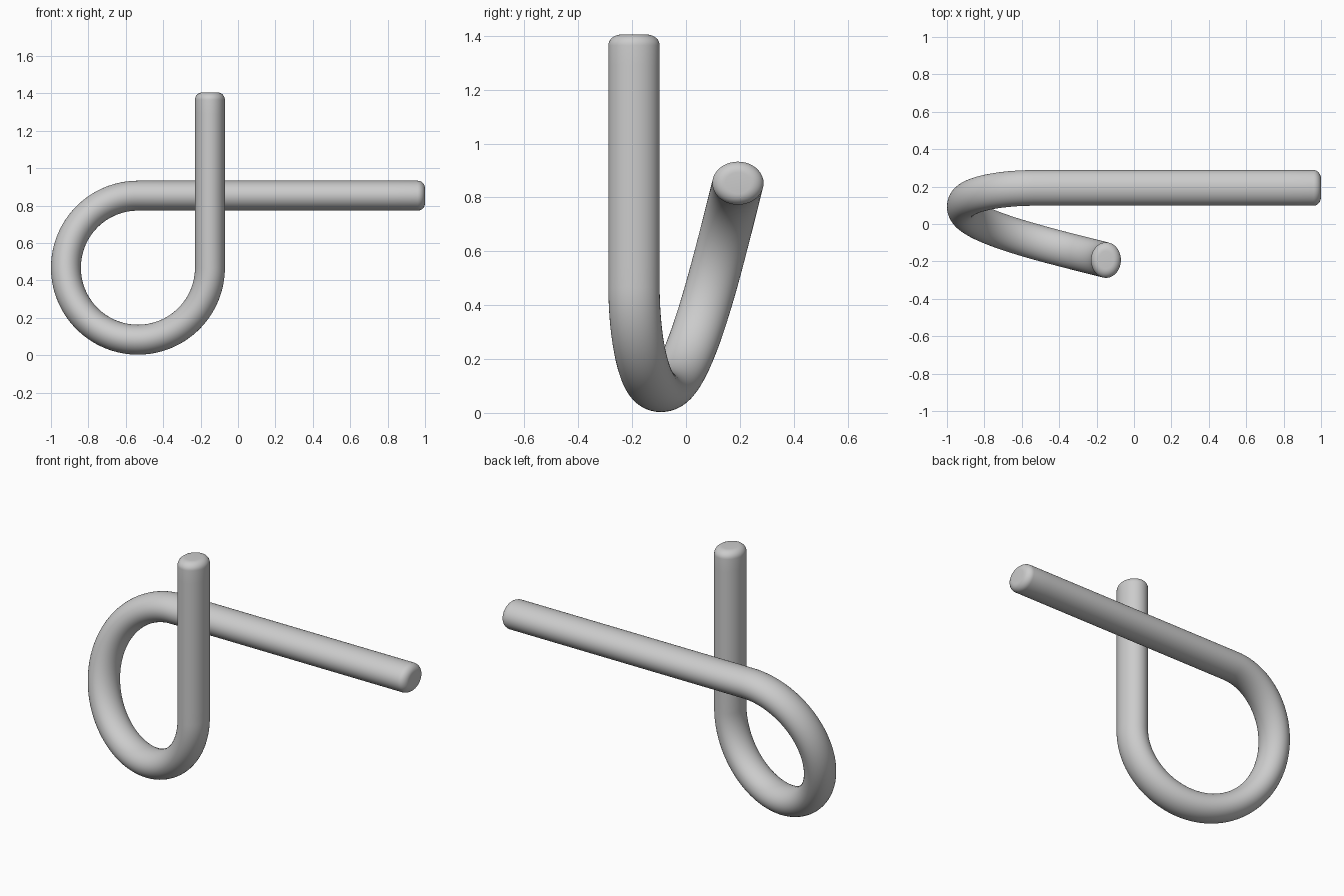
import bpy, bmesh
from math import sin, cos, pi
from mathutils import Vector

if "Cube" in bpy.data.objects:
    bpy.data.objects.remove(bpy.data.objects["Cube"])

R, TUBE, FILLET = 0.385, 0.08, 0.04    # coil radius, rod radius, end rounding
CX, CZ = -0.535, 0.468                 # coil centre
HALF_Y, STRETCH = 0.193, 1.19          # half coil offset, sideways stretch of the rod
TOP, END = 1.405, 1.0
SIDES, ARC, STRAIGHT = 40, 96, 12

# centre line: (point, in-plane normal, rod radius)
stations = []
down, right = Vector((0, 0, -1)), Vector((1, 0, 0))
start = Vector((CX + R, -HALF_Y, TOP))
finish = Vector((END, HALF_Y, CZ + R))
fillet = [(FILLET * (1 - sin(a)), TUBE - FILLET * (1 - cos(a)))
          for a in (pi / 2 * (1 - i / 8) for i in range(9))]   # depth, radius

# upright leg
for d, r in fillet:
    stations.append((start + down * d, Vector((1, 0, 0)), r))
length = TOP - CZ
for i in range(1, STRAIGHT):
    d = FILLET + (length - FILLET) * i / STRAIGHT
    stations.append((start + down * d, Vector((1, 0, 0)), TUBE))
# three-quarter coil, easing from front to back
for i in range(ARC + 1):
    t = i / ARC
    a = -1.5 * pi * t
    n = Vector((cos(a), 0, sin(a)))
    y = HALF_Y * (2 * t * t * (3 - 2 * t) - 1)
    stations.append((Vector((CX, y, CZ)) + n * R, n, TUBE))
# horizontal leg
length = END - CX
for i in range(1, STRAIGHT):
    d = FILLET + (length - FILLET) * (1 - i / STRAIGHT)
    stations.append((finish - right * d, Vector((0, 0, 1)), TUBE))
for d, r in reversed(fillet):
    stations.append((finish - right * d, Vector((0, 0, 1)), r))

# sweep a round section along the line, then stretch along y
pts = [Vector((p.x, p.y / STRETCH, p.z)) for p, n, r in stations]
bm = bmesh.new()
rings = []
for i, (p, n, r) in enumerate(stations):
    tangent = (pts[min(i + 1, len(pts) - 1)] - pts[max(i - 1, 0)]).normalized()
    side = tangent.cross(n).normalized()
    n = side.cross(tangent)
    ring = []
    for k in range(SIDES):
        a = 2 * pi * k / SIDES
        v = pts[i] + (n * cos(a) + side * sin(a)) * r
        ring.append(bm.verts.new((v.x, v.y * STRETCH, v.z)))
    rings.append(ring)
for a, b in zip(rings, rings[1:]):
    for k in range(SIDES):
        j = (k + 1) % SIDES
        bm.faces.new((a[k], a[j], b[j], b[k]))
bm.faces.new(rings[0])
bm.faces.new(rings[-1])
bmesh.ops.recalc_face_normals(bm, faces=bm.faces)

mesh = bpy.data.meshes.new("bent_rod")
bm.to_mesh(mesh)
bm.free()
rod = bpy.data.objects.new("bent_rod", mesh)
bpy.context.collection.objects.link(rod)
bpy.context.view_layer.objects.active = rod
rod.select_set(True)
bpy.ops.object.shade_smooth_by_angle(angle=0.7)
